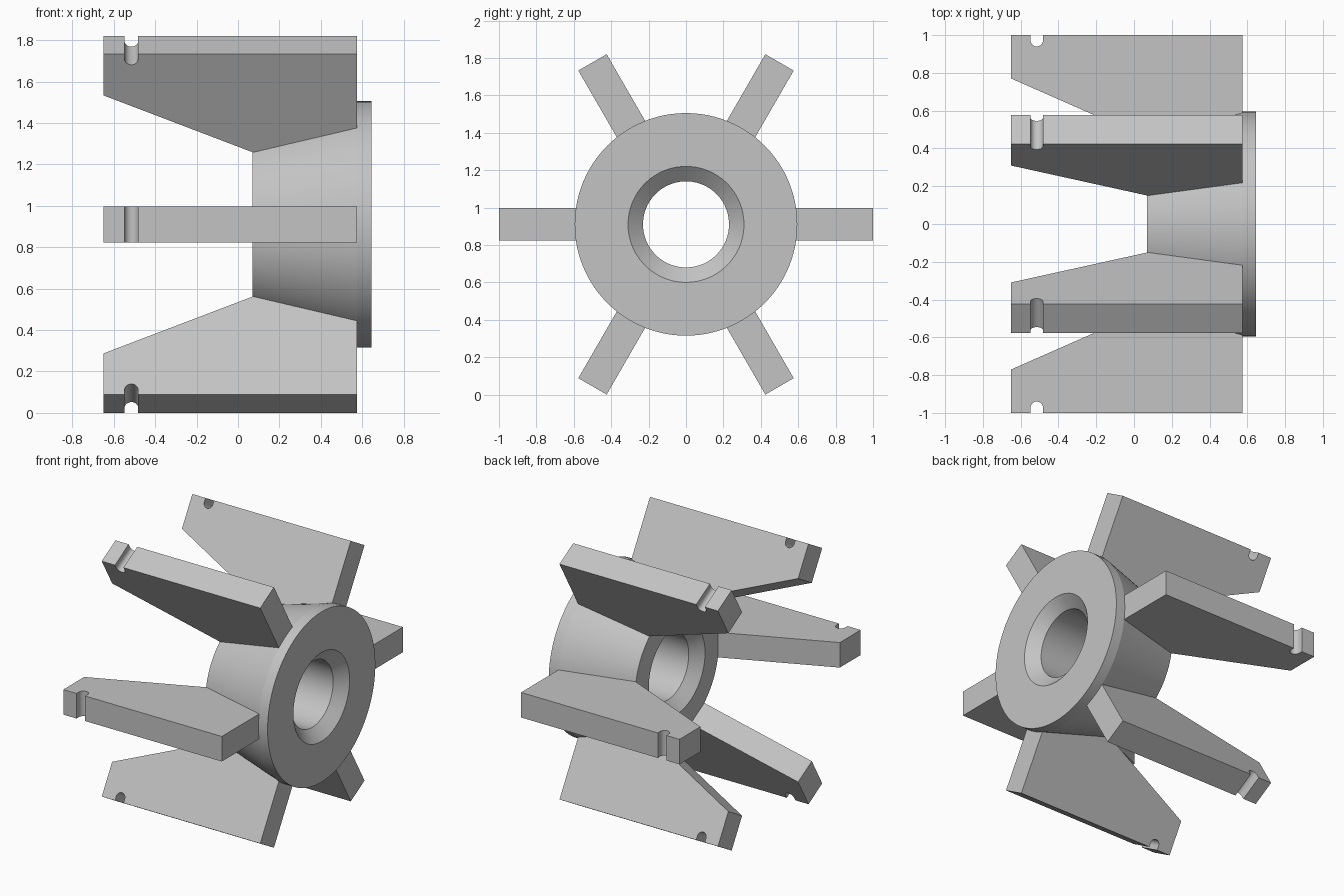
import bpy, bmesh, math
from mathutils import Matrix, Vector

cube = bpy.data.objects.get("Cube")
if cube:
    bpy.data.objects.remove(cube, do_unlink=True)

CENTRE_Z = 0.91
FINS = 6
THICK = 0.175
SEGMENTS = 96

grey = bpy.data.materials.new("plain grey")
grey.use_nodes = True
colour = (0.55, 0.55, 0.55, 1)
grey.diffuse_color = colour
grey.node_tree.nodes["Principled BSDF"].inputs["Base Color"].default_value = colour


def finish(bm, name, angle):
    """Turn a bmesh into a shaded object on the wheel axis."""
    bmesh.ops.recalc_face_normals(bm, faces=bm.faces)
    mesh = bpy.data.meshes.new(name)
    bm.to_mesh(mesh)
    bm.free()
    mesh.materials.append(grey)
    obj = bpy.data.objects.new(name, mesh)
    bpy.context.collection.objects.link(obj)
    obj.location.z = CENTRE_Z
    bpy.ops.object.select_all(action='DESELECT')
    obj.select_set(True)
    bpy.context.view_layer.objects.active = obj
    bpy.ops.object.shade_smooth_by_angle(angle=math.radians(angle))
    return obj


# Hub: tapered body, flange and chamfered bore, spun about the x axis
hub_profile = [(0.07, 0.31), (0.07, 0.46), (0.575, 0.595), (0.645, 0.595),
               (0.645, 0.31), (0.575, 0.23), (0.14, 0.23)]
bm = bmesh.new()
ring = [bm.verts.new((x, r, 0)) for x, r in hub_profile]
edges = [bm.edges.new((a, b)) for a, b in zip(ring, ring[1:] + ring[:1])]
bmesh.ops.spin(bm, geom=ring + edges, cent=(0, 0, 0), axis=(1, 0, 0),
               angle=math.tau, steps=SEGMENTS, use_merge=True)
bmesh.ops.remove_doubles(bm, verts=bm.verts, dist=1e-5)
finish(bm, "hub", 10)

# Fin outline in (x, radius), with a round-bottomed notch in the outer edge
notch_x, notch_r, notch_floor = -0.515, 0.033, 0.973
steps = 12
notch = [(notch_x + notch_r * math.cos(math.pi * i / steps),
          notch_floor - notch_r * math.sin(math.pi * i / steps))
         for i in range(steps + 1)]
outline = [(-0.65, 1), (-0.65, 0.77), (0.07, 0.453), (0.11, 0.44),
           (0.575, 0.565), (0.575, 1), (notch_x + notch_r, 1)]
outline += notch + [(notch_x - notch_r, 1)]

# Six radial fins
for k in range(FINS):
    bm = bmesh.new()
    face = bm.faces.new([bm.verts.new((x, r, -THICK / 2)) for x, r in outline])
    side = bmesh.ops.extrude_face_region(bm, geom=[face])["geom"]
    moved = [v for v in side if isinstance(v, bmesh.types.BMVert)]
    bmesh.ops.translate(bm, verts=moved, vec=Vector((0, 0, THICK)))
    turn = Matrix.Rotation(math.tau * k / FINS, 3, 'X')
    bmesh.ops.rotate(bm, verts=bm.verts, cent=(0, 0, 0), matrix=turn)
    finish(bm, f"fin_{k + 1}", 20)
